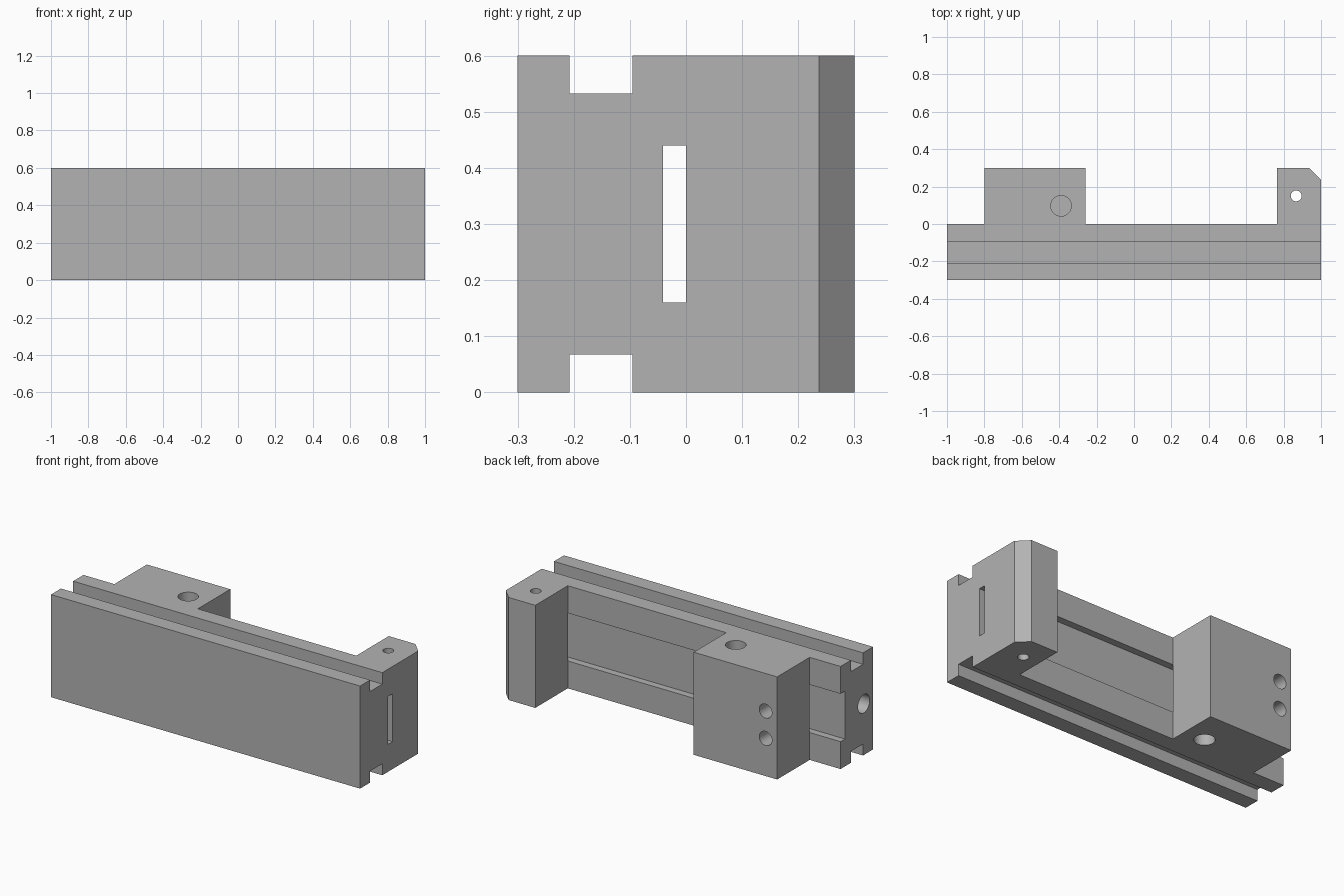
import bpy
import bmesh
from mathutils import Vector

if "Cube" in bpy.data.objects:
    bpy.data.objects.remove(bpy.data.objects["Cube"])

LENGTH, HEIGHT = 2.0, 0.6

grey = bpy.data.materials.new("machined_grey")
grey.use_nodes = True
GREY = (0.45, 0.45, 0.45, 1)
grey.diffuse_color = GREY
grey.node_tree.nodes["Principled BSDF"].inputs["Base Color"].default_value = GREY


def add_object(name, bm):
    bmesh.ops.recalc_face_normals(bm, faces=bm.faces)
    mesh = bpy.data.meshes.new(name)
    bm.to_mesh(mesh)
    bm.free()
    mesh.materials.append(grey)
    obj = bpy.data.objects.new(name, mesh)
    bpy.context.collection.objects.link(obj)
    return obj


def extrude_outline(name, outline, height):
    bm = bmesh.new()
    face = bm.faces.new([bm.verts.new((x, y, 0)) for x, y in outline])
    top = bmesh.ops.extrude_face_region(bm, geom=[face])["geom"]
    verts = [v for v in top if isinstance(v, bmesh.types.BMVert)]
    bmesh.ops.translate(bm, verts=verts, vec=(0, 0, height))
    return add_object(name, bm)


def cut(target, cutter):
    cutter.hide_render = True
    mod = target.modifiers.new(cutter.name, "BOOLEAN")
    mod.operation, mod.solver, mod.object = "DIFFERENCE", "EXACT", cutter
    bpy.ops.object.select_all(action="DESELECT")
    target.select_set(True)
    bpy.context.view_layer.objects.active = target
    bpy.ops.object.modifier_apply(modifier=mod.name)
    bpy.data.objects.remove(cutter)


def box_cutter(name, low, high):
    low, high = Vector(low), Vector(high)
    bm = bmesh.new()
    bmesh.ops.create_cube(bm, size=1)
    bmesh.ops.scale(bm, verts=bm.verts, vec=high - low)
    bmesh.ops.translate(bm, verts=bm.verts, vec=(low + high) / 2)
    return add_object(name, bm)


def hole_cutter(name, start, end, radius):
    start, end = Vector(start), Vector(end)
    axis = end - start
    bm = bmesh.new()
    bmesh.ops.create_cone(bm, cap_ends=True, segments=48, radius1=radius,
                          radius2=radius, depth=axis.length)
    turn = Vector((0, 0, 1)).rotation_difference(axis).to_matrix()
    bmesh.ops.rotate(bm, verts=bm.verts, matrix=turn)
    bmesh.ops.translate(bm, verts=bm.verts, vec=(start + end) / 2)
    return add_object(name, bm)


# Rail with a wide block and a chamfered end block behind it
outline = [(-1, -0.3), (1, -0.3), (1, 0.237), (0.937, 0.3), (0.765, 0.3),
           (0.765, 0), (-0.26, 0), (-0.26, 0.3), (-0.8, 0.3), (-0.8, 0), (-1, 0)]
body = extrude_outline("rail_body", outline, HEIGHT)

# Long grooves along the top and bottom, and the channel behind
half = LENGTH / 2 + 0.1
cut(body, box_cutter("top_groove", (-half, -0.208, 0.533), (half, -0.095, 0.7)))
cut(body, box_cutter("bottom_groove", (-half, -0.208, -0.1), (half, -0.095, 0.067)))
cut(body, box_cutter("rear_channel", (-half, -0.041, 0.16), (half, 0, 0.44)))

# Blind hole in the right-hand end of the rail
cut(body, hole_cutter("end_hole", (-1.1, -0.215, 0.3), (-0.6, -0.215, 0.3), 0.054))

# Blind holes in the wide block from above and below
for z_out, z_in in ((HEIGHT + 0.1, 0.45), (-0.1, 0.15)):
    cut(body, hole_cutter("block_hole", (-0.39, 0.097, z_out), (-0.39, 0.097, z_in), 0.055))

# Pair of holes from the back of the wide block
for z in (0.22, 0.38):
    cut(body, hole_cutter("back_hole", (-0.725, 0.4, z), (-0.725, -0.02, z), 0.041))

# Through hole in the chamfered end block
cut(body, hole_cutter("pin_hole", (0.867, 0.15, -0.1), (0.867, 0.15, HEIGHT + 0.1), 0.029))

bpy.ops.object.shade_smooth_by_angle()
